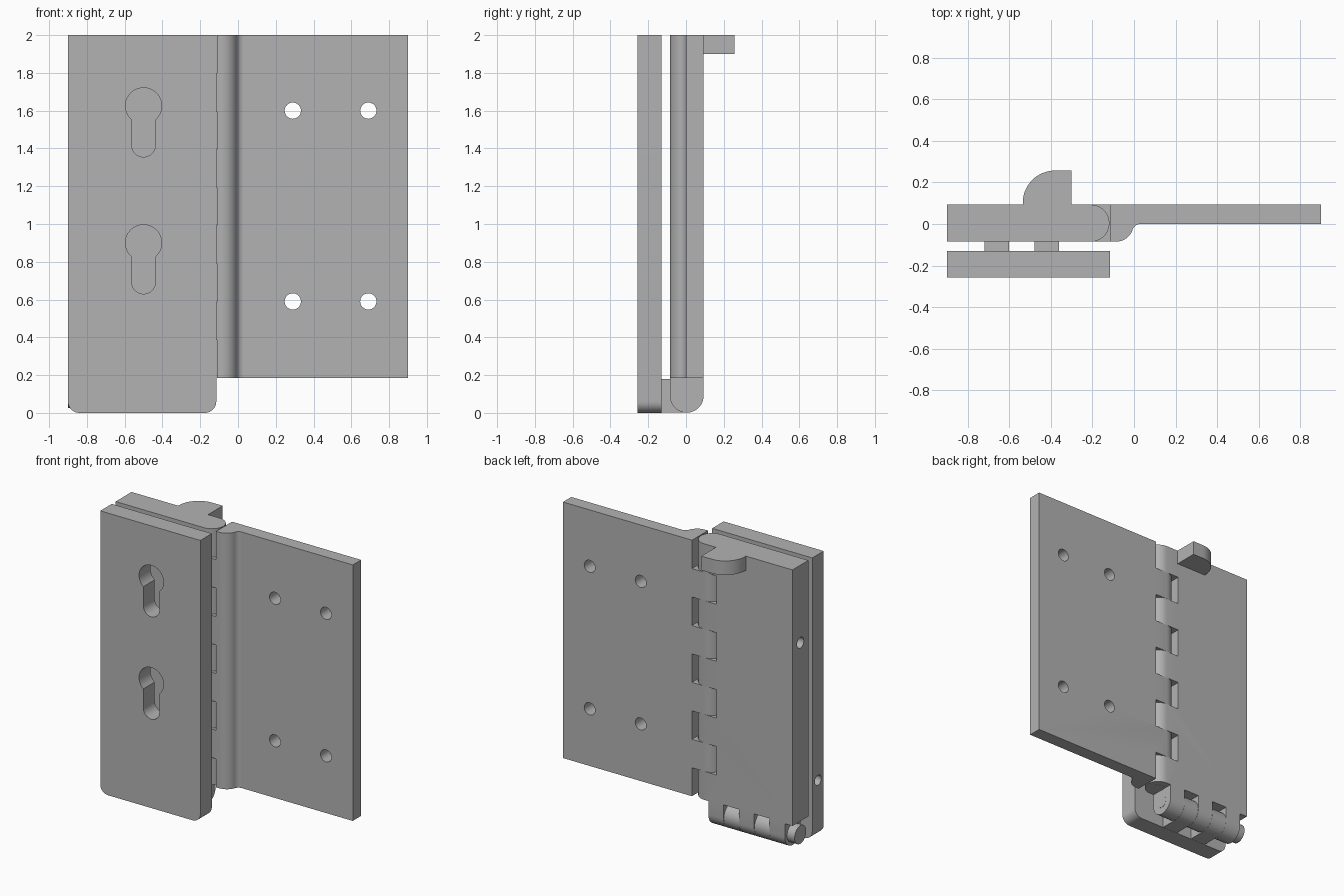
import bpy, bmesh
from math import sin, cos, pi, radians
from mathutils import Vector

cube = bpy.data.objects.get("Cube")
if cube:
    bpy.data.objects.remove(cube, do_unlink=True)

steel = bpy.data.materials.new("plain grey steel")
steel.use_nodes = True
GREY = (0.45, 0.45, 0.45, 1)
steel.diffuse_color = GREY
steel.node_tree.nodes["Principled BSDF"].inputs["Base Color"].default_value = GREY

# Shared measures
FRONT, BACK = -0.085, 0.093          # thick leaf faces in y
MID = (FRONT + BACK) / 2
R = (BACK - FRONT) / 2               # knuckle radius
BASE, TOP = 0.185, 2.0
HINGE_X = -0.207                     # upright pin
HINGE_Z = 0.09                       # level pin
AXES = {"x": lambda a, b, t: (t, a, b),
        "y": lambda a, b, t: (a, t, b),
        "z": lambda a, b, t: (a, b, t)}


def arc(cx, cy, r, start, end, n=16):
    angles = [radians(start + (end - start) * i / n) for i in range(n + 1)]
    return [(cx + r * cos(a), cy + r * sin(a)) for a in angles]


def rect(a0, b0, a1, b1):
    return [(a0, b0), (a1, b0), (a1, b1), (a0, b1)]


def prism(name, profile, axis, lo, hi):
    """Extrude a flat profile along an axis."""
    bm = bmesh.new()
    place = AXES[axis]
    face = bm.faces.new([bm.verts.new(place(a, b, lo)) for a, b in profile])
    new = bmesh.ops.extrude_face_region(bm, geom=[face])["geom"]
    moved = [v for v in new if isinstance(v, bmesh.types.BMVert)]
    bmesh.ops.translate(bm, verts=moved, vec=Vector(place(0, 0, hi - lo)))
    bmesh.ops.recalc_face_normals(bm, faces=bm.faces)
    mesh = bpy.data.meshes.new(name)
    bm.to_mesh(mesh)
    bm.free()
    mesh.materials.append(steel)
    obj = bpy.data.objects.new(name, mesh)
    bpy.context.collection.objects.link(obj)
    return obj


def rod(name, axis, a, b, r, lo, hi):
    return prism(name, arc(a, b, r, 0, 348.75, 31), axis, lo, hi)


def combine(obj, tools, operation):
    """Apply each tool to the object, then discard the tool."""
    for tool in tools:
        mod = obj.modifiers.new("combine", "BOOLEAN")
        mod.operation, mod.solver, mod.object = operation, "EXACT", tool
        graph = bpy.context.evaluated_depsgraph_get()
        mesh = bpy.data.meshes.new_from_object(obj.evaluated_get(graph))
        obj.modifiers.clear()
        obj.data = mesh
        bpy.data.objects.remove(tool, do_unlink=True)


# Nine upright knuckle segments: even ones on the middle leaf, odd on the wide leaf
STEP = (TOP - BASE) / 9


def upright_cutters(indices, x0, x1):
    tools = []
    for i in indices:
        lo = BASE + i * STEP - (0.1 if i == 0 else 0)
        hi = BASE + (i + 1) * STEP + (0.1 if i == 8 else 0)
        tools.append(prism("cutter", rect(x0, -0.2, x1, 0.2), "z", lo, hi))
    return tools


# Middle leaf with rounded hinge edge, lower barrel and rear catch
middle_leaf = prism("middle_leaf", [(-0.9, BACK), (-0.9, FRONT)]
                    + arc(HINGE_X, MID, R, -90, 90), "z", BASE, TOP)
barrel = prism("barrel", [(BACK, 0.25), (FRONT, 0.25)]
               + arc(MID, HINGE_Z, R, 180, 360), "x", -0.84, -0.24)
catch = prism("catch", [(-0.3, 0.05), (-0.3, 0.257)]
              + arc(-0.38, 0.102, 0.155, 90, 180) + [(-0.535, 0.05)], "z", 1.9, TOP)
combine(middle_leaf, [barrel, catch], "UNION")
lower_slots = [prism("cutter", rect(-0.2, -0.1, 0.2, 0.19), "x", x, x + 0.12)
               for x in (-0.72, -0.48)]
side_hole = rod("cutter", "x", MID, 1.45, 0.038, -1, -0.78)
combine(middle_leaf, upright_cutters((1, 3, 5, 7), -0.305, 0)
        + lower_slots + [side_hole], "DIFFERENCE")

# Wide leaf: thin plate, curved step and thick knuckle edge
wide_leaf = prism("wide_leaf", arc(HINGE_X, MID, R, 90, 270)
                  + arc(-0.087, 0, 0.085, -90, -18.7)
                  + arc(0.031, -0.04, 0.04, 161.3, 90, 8)
                  + [(0.9, 0), (0.9, BACK)], "z", BASE, TOP)
screw_holes = [rod("cutter", "y", x, z, 0.043, -0.2, 0.3)
               for x in (0.29, 0.69) for z in (0.59, 1.6)]
combine(wide_leaf, upright_cutters((0, 2, 4, 6, 8), -0.4, -0.112)
        + screw_holes, "DIFFERENCE")

# Front plate with rounded lower corners and two lower knuckles
front_plate = prism("front_plate", [(-0.115, TOP), (-0.9, TOP)]
                    + arc(-0.84, 0.06, 0.06, 180, 270, 8)
                    + arc(-0.175, 0.06, 0.06, 270, 360, 8), "y", -0.257, -0.129)
knuckles = [prism("knuckle", [(-0.16, HINGE_Z + R), (-0.16, HINGE_Z - R)]
                  + arc(MID, HINGE_Z, R, -90, 90), "x", x + 0.001, x + 0.119)
            for x in (-0.72, -0.48)]
combine(front_plate, knuckles, "UNION")

# Keyhole openings: a round head running into a narrower slot
keyholes = []
for z in (1.625, 0.9):
    keyholes.append(prism("cutter", arc(-0.5, z, 0.096, -49, 229, 28)
                          + arc(-0.5, z - 0.207, 0.063, 180, 360), "y", -0.4, -0.1))
edge_hole = rod("cutter", "x", -0.193, 0.4, 0.036, -1, -0.78)
combine(front_plate, keyholes + [edge_hole], "DIFFERENCE")

# Hinge pins
upright_pin = rod("upright_pin", "z", HINGE_X, MID, 0.041, BASE - 0.001, TOP)
level_pin = rod("level_pin", "x", MID, HINGE_Z, 0.04, -0.86, -0.239)
level_pin_head = rod("level_pin_head", "x", MID, HINGE_Z, 0.065, -0.9, -0.84)

# Smooth curved walls, keep edges sharp
bpy.ops.object.select_all(action="DESELECT")
parts = (middle_leaf, wide_leaf, front_plate, upright_pin, level_pin, level_pin_head)
for part in parts:
    part.select_set(True)
bpy.context.view_layer.objects.active = middle_leaf
bpy.ops.object.shade_smooth_by_angle(angle=radians(30))
